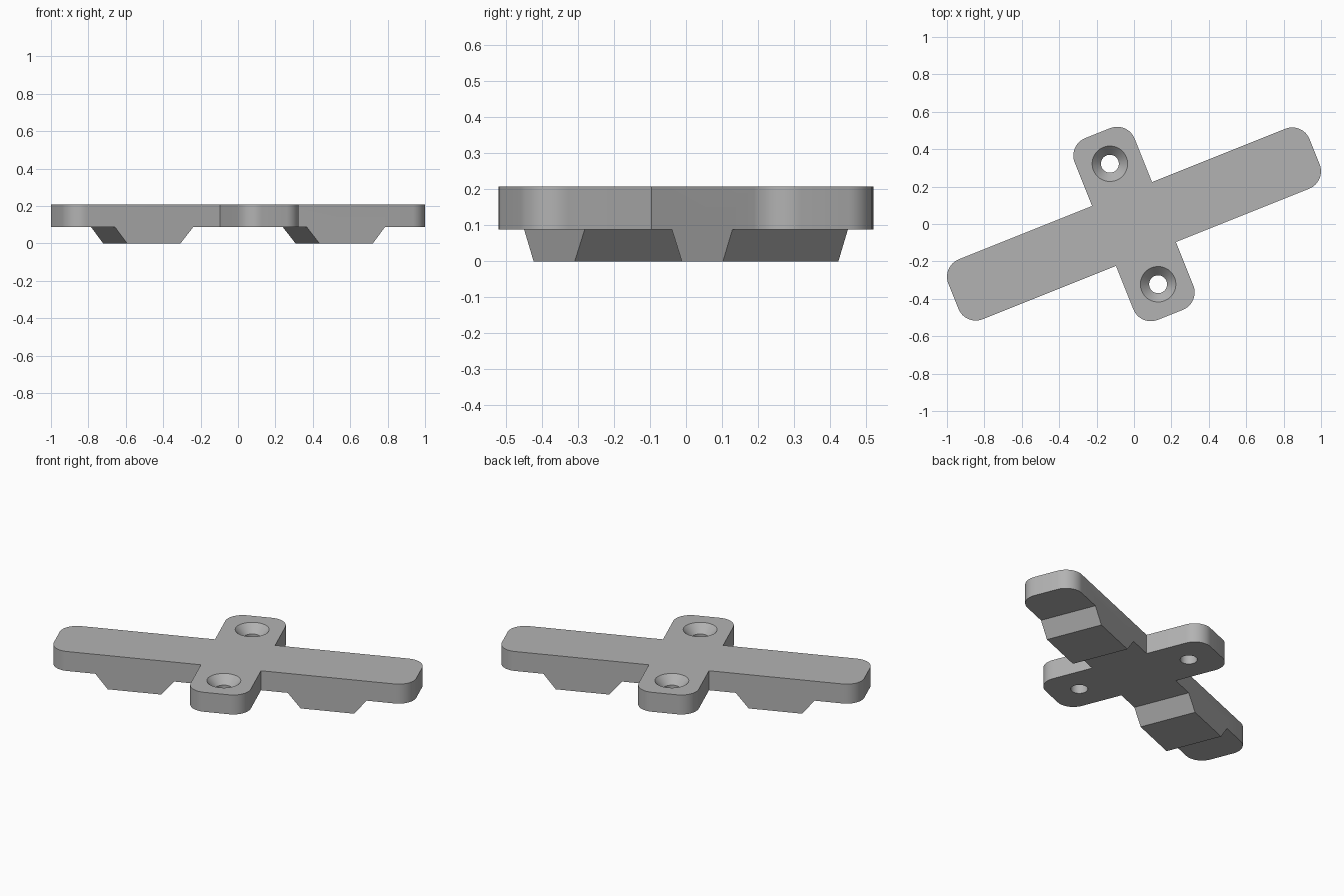
import bpy, bmesh, math

if "Cube" in bpy.data.objects:
    bpy.data.objects.remove(bpy.data.objects["Cube"])

ANGLE = math.radians(21.8)
HALF_W, LONG, SHORT = 0.1725, 1.04, 0.523   # arm half width, arm half lengths
R, SEG = 0.1, 12                            # corner rounding
Z0, Z1 = 0.088, 0.208                       # plate bottom and top

grey = bpy.data.materials.new("grey")
grey.diffuse_color = (0.45, 0.45, 0.45, 1)
grey.use_nodes = True
grey.node_tree.nodes["Principled BSDF"].inputs["Base Color"].default_value = grey.diffuse_color


def prism(name, points, direction):
    """Extrude a closed 3D outline along a direction."""
    bm = bmesh.new()
    face = bm.faces.new([bm.verts.new(p) for p in points])
    out = bmesh.ops.extrude_face_region(bm, geom=[face])
    verts = [g for g in out["geom"] if isinstance(g, bmesh.types.BMVert)]
    bmesh.ops.translate(bm, verts=verts, vec=direction)
    return finish(name, bm)


def finish(name, bm):
    bmesh.ops.recalc_face_normals(bm, faces=bm.faces[:])
    mesh = bpy.data.meshes.new(name)
    bm.to_mesh(mesh)
    bm.free()
    mesh.materials.append(grey)
    ob = bpy.data.objects.new(name, mesh)
    bpy.context.collection.objects.link(ob)
    return ob


def arm_end(length):
    """Inner corner and rounded tip of an arm pointing along +x."""
    pts = []
    for sign, start in ((-1, -90), (1, 0)):
        for i in range(SEG + 1):
            a = math.radians(start + 90 * i / SEG)
            pts.append((length - R + R * math.cos(a),
                        sign * (HALF_W - R) + R * math.sin(a)))
    return pts + [(HALF_W, HALF_W)]


# Cross-shaped plate
outline = []
for quarter, length in enumerate((LONG, SHORT, LONG, SHORT)):
    for x, y in arm_end(length):
        for _ in range(quarter):
            x, y = -y, x
        outline.append((x, y, Z0))
plate = prism("cross_plate", outline, (0, 0, Z1 - Z0))

# Tapered feet under the long arms
tools = []
profile = [(0.326, Z0), (0.40, 0), (0.7075, 0), (0.778, Z0), (0.778, 0.14), (0.326, 0.14)]
for side, name in ((-1, "left_foot"), (1, "right_foot")):
    pts = [(side * u, -HALF_W, z) for u, z in profile]
    tools.append((prism(name, pts, (0, 2 * HALF_W, 0)), 'UNION'))

# Countersunk screw holes in the short arms
hole_profile = [(0.048, 0.05), (0.048, 0.158), (0.095, Z1), (0.095, 0.25)]
for side, name in ((-1, "front_hole_cutter"), (1, "back_hole_cutter")):
    bm = bmesh.new()
    n = 40
    rings = [[bm.verts.new((r * math.cos(math.tau * i / n),
                            side * 0.347 + r * math.sin(math.tau * i / n), z))
              for i in range(n)] for r, z in hole_profile]
    for a, b in zip(rings, rings[1:]):
        for i in range(n):
            bm.faces.new((a[i], a[(i + 1) % n], b[(i + 1) % n], b[i]))
    bm.faces.new(rings[0])
    bm.faces.new(rings[-1])
    tools.append((finish(name, bm), 'DIFFERENCE'))

# Join the feet, cut the holes and bake the result
for tool, operation in tools:
    mod = plate.modifiers.new(tool.name, 'BOOLEAN')
    mod.object, mod.operation, mod.solver = tool, operation, 'EXACT'
baked = bpy.data.meshes.new_from_object(
    plate.evaluated_get(bpy.context.evaluated_depsgraph_get()))
plate.modifiers.clear()
plate.data = baked
for tool, _ in tools:
    bpy.data.objects.remove(tool)

# Turn the cross and smooth the rounded corners
plate.rotation_euler.z = ANGLE
bpy.context.view_layer.objects.active = plate
plate.select_set(True)
bpy.ops.object.shade_smooth_by_angle(angle=math.radians(30))
